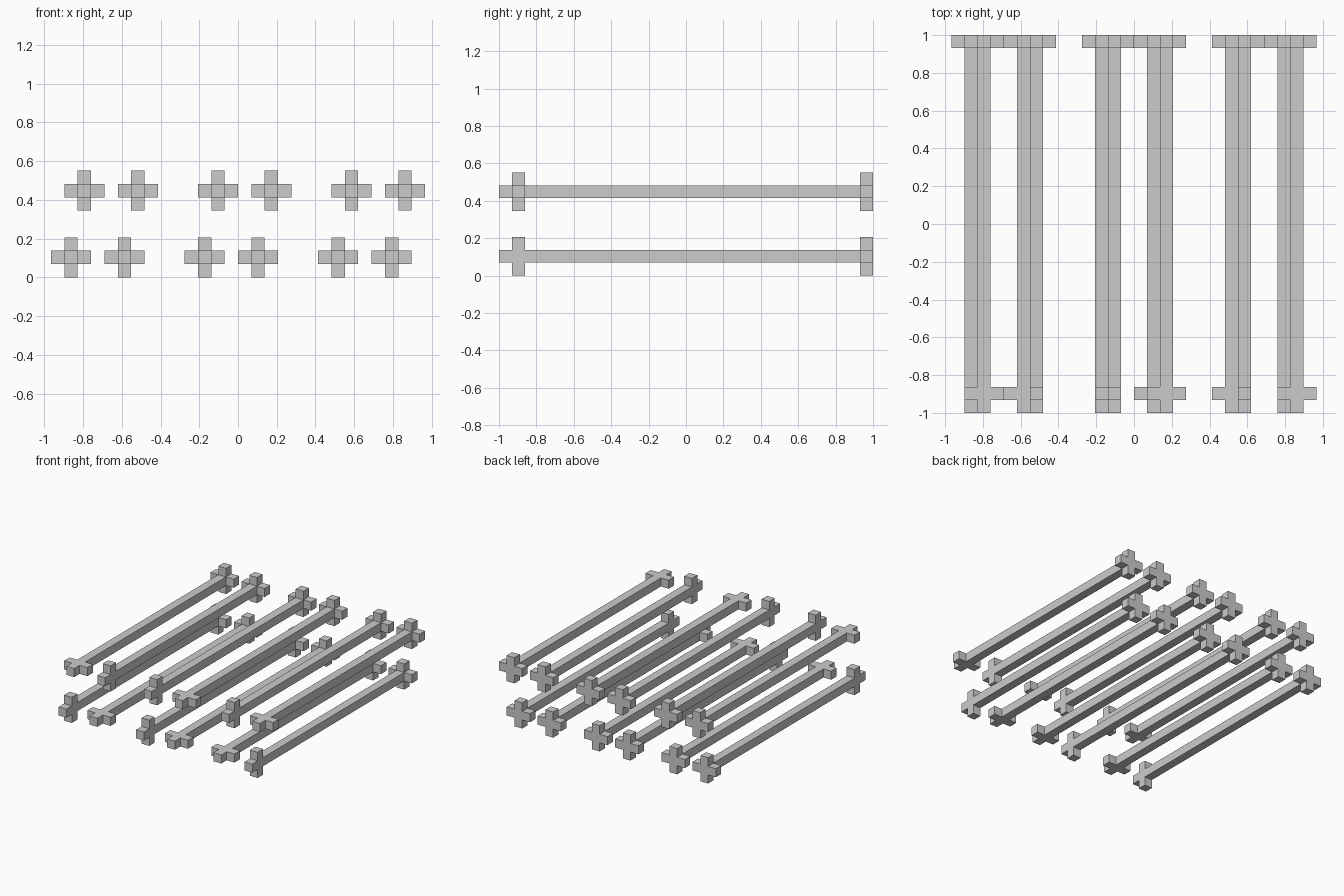
import bpy
import bmesh
from mathutils import Matrix, Vector

if "Cube" in bpy.data.objects:
    bpy.data.objects.remove(bpy.data.objects["Cube"], do_unlink=True)

U = 2 / 29          # thickness of every bar
HALF = 1.0          # half the rod length

grey = bpy.data.materials.new("plain grey")
grey.use_nodes = True
grey.diffuse_color = (0.6, 0.6, 0.6, 1)
grey.node_tree.nodes["Principled BSDF"].inputs["Base Color"].default_value = (0.6, 0.6, 0.6, 1)


def grow_arms(bm, y, axes):
    """Push the side faces of the segment at y outward along the given axes."""
    faces = [f for f in bm.faces
             if abs(f.calc_center_median().y - y) < U / 4
             and any(abs(f.normal[a]) > 0.9 for a in axes)]
    for face in faces:
        normal = face.normal.copy()
        new = bmesh.ops.extrude_discrete_faces(bm, faces=[face])["faces"]
        bmesh.ops.translate(bm, verts=new[0].verts[:], vec=normal * U)


def make_rod(name, x, z, front_axis):
    bm = bmesh.new()
    bmesh.ops.create_cube(bm, size=1, matrix=Matrix.Diagonal((U, 2 * HALF, U, 1)))
    # Segment the shaft where the arms join
    for y in (-HALF + U, -HALF + 2 * U, HALF - U):
        bmesh.ops.bisect_plane(bm, geom=bm.verts[:] + bm.edges[:] + bm.faces[:],
                               plane_co=Vector((0, y, 0)), plane_no=Vector((0, 1, 0)))
    bm.normal_update()
    grow_arms(bm, -HALF + 1.5 * U, [front_axis])   # crossbar near the front
    grow_arms(bm, HALF - 0.5 * U, [0, 2])          # plus-shaped back end
    bmesh.ops.dissolve_limit(bm, angle_limit=0.01, verts=bm.verts[:], edges=bm.edges[:])
    bmesh.ops.recalc_face_normals(bm, faces=bm.faces[:])
    mesh = bpy.data.meshes.new(name)
    bm.to_mesh(mesh)
    bm.free()
    mesh.materials.append(grey)
    rod = bpy.data.objects.new(name, mesh)
    rod.location = (x, 0, z)
    bpy.context.collection.objects.link(rod)


# Two layers of six rods; H = level crossbar, V = upright crossbar
columns = (-12.5, -8.5, -2.5, 1.5, 7.5, 11.5)
layers = (("lower", 0, 1.5, "VHVHHV"), ("upper", 1, 6.5, "HVVHVH"))
for layer, shift, z, pattern in layers:
    for i, (x, kind) in enumerate(zip(columns, pattern)):
        make_rod(f"{layer}_rod_{i + 1}", (x + shift) * U, z * U, 0 if kind == "H" else 2)
